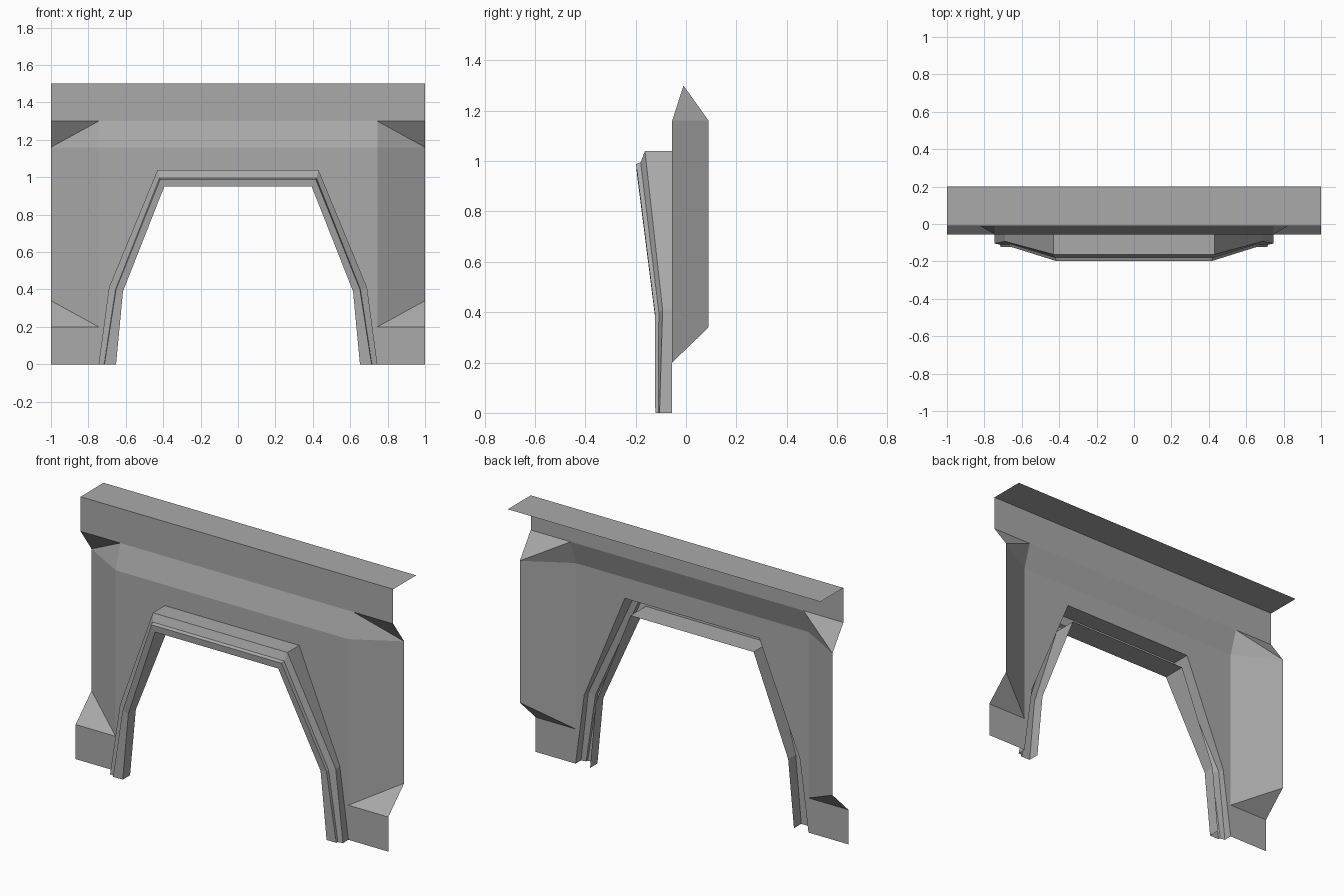
import bpy

cube = bpy.data.objects.get("Cube")
if cube:
    bpy.data.objects.remove(cube, do_unlink=True)

# One flat grey for everything
grey = bpy.data.materials.new("plain grey")
grey.use_nodes = True
tone = (0.4, 0.4, 0.4, 1)
grey.diffuse_color = tone
grey.node_tree.nodes["Principled BSDF"].inputs["Base Color"].default_value = tone


def mirrored_sheet(name, faces):
    """Build the left half from lists of corner points, then mirror it over x."""
    points, index_faces = [], []
    for face in faces:
        for p in face:
            if p not in points:
                points.append(p)
        index_faces.append([points.index(p) for p in face])
    mesh = bpy.data.meshes.new(name)
    mesh.from_pydata(points, [], index_faces)
    mesh.materials.append(grey)
    obj = bpy.data.objects.new(name, mesh)
    bpy.context.collection.objects.link(obj)
    mirror = obj.modifiers.new("mirror", 'MIRROR')
    mirror.use_clip = True
    mirror.merge_threshold = 0.0005
    return obj


# Shared planes: wall face, fascia, recessed side edge, canopy back
wall, fascia, recess, back = -0.055, -0.01, 0.09, 0.2
fold, side = 0.745, 1.0
foot, foot_out, shoulder, ridge, top = 0.2, 0.34, 1.16, 1.3, 1.5

# Arch outline (x, z), from the middle of the lintel down to the floor
outer = [(0, 1.04), (0.43, 1.04), (0.69, 0.41), (fold, 0)]
rim = [(0, 0.995), (0.42, 0.995), (0.655, 0.4), (0.716, 0)]
lip = [(0, 0.988), (0.416, 0.988), (0.652, 0.4), (0.714, 0)]
inner = [(0, 0.95), (0.394, 0.95), (0.615, 0.39), (0.652, 0)]


def at(outline, depths):
    return [(x, y, z) for (x, z), y in zip(outline, depths)]


# Front wall around the arch
opening = at(outer, [wall] * 4)
mirrored_sheet("front_wall", [
    opening + [(fold, wall, foot), (fold, wall, shoulder), (0, wall, shoulder)],
])

# Flat feet at the lower corners with the sloping gusset above
mirrored_sheet("corner_foot", [
    [(fold, wall, 0), (side, wall, 0), (side, wall, foot), (fold, wall, foot)],
    [(fold, wall, foot), (side, wall, foot), (side, recess, foot_out)],
])

# Side panels angled back
mirrored_sheet("side_panel", [
    [(fold, wall, foot), (side, recess, foot_out),
     (side, recess, shoulder), (fold, wall, shoulder)],
])

# Sloping shoulder with its folded corners
mirrored_sheet("shoulder_slope", [
    [(0, wall, shoulder), (fold, wall, shoulder), (fold, fascia, ridge), (0, fascia, ridge)],
    [(fold, wall, shoulder), (side, recess, shoulder), (fold, fascia, ridge)],
    [(side, recess, shoulder), (side, fascia, ridge), (fold, fascia, ridge)],
])

# Upper band and the flat canopy behind it
mirrored_sheet("upper_band", [
    [(0, fascia, ridge), (fold, fascia, ridge), (side, fascia, ridge),
     (side, fascia, top), (0, fascia, top)],
])
mirrored_sheet("canopy", [
    [(0, fascia, top), (side, fascia, top), (side, back, top), (0, back, top)],
])

# Stepped arch trim: loops run from the wall forward, over the lip and back
loops = [
    opening,
    at(outer, [-0.163, -0.163, -0.093, -0.105]),
    at(rim, [-0.18, -0.18, -0.108, -0.11]),
    at(lip, [-0.198, -0.198, -0.124, -0.122]),
    at(inner, [-0.195, -0.195, -0.124, -0.122]),
    at(inner, [wall] * 4),
]
mirrored_sheet("arch_trim", [
    [a[i], b[i], b[i + 1], a[i + 1]]
    for a, b in zip(loops, loops[1:]) for i in range(3)
])
